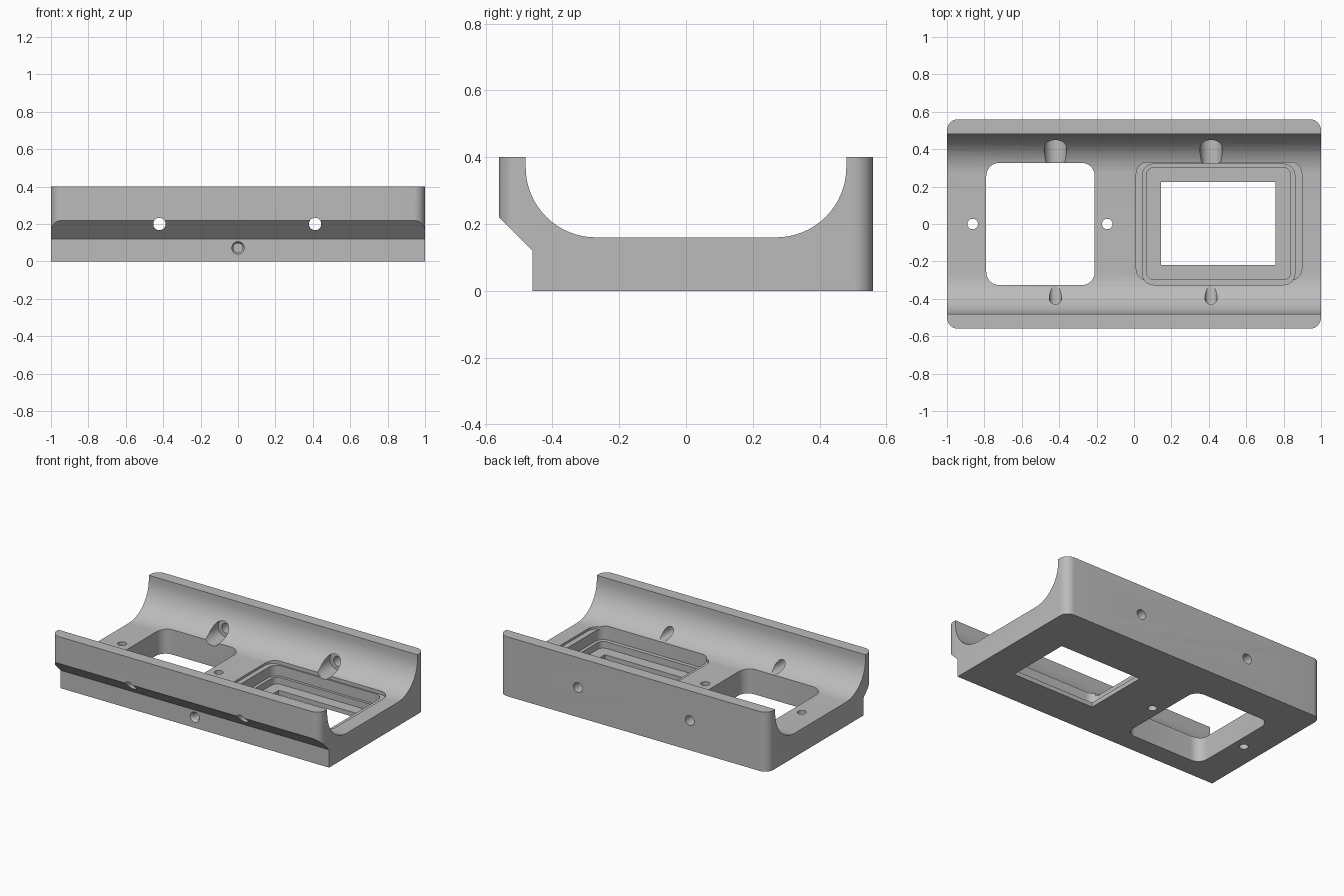
import bpy, math
from mathutils import Matrix, Vector

if "Cube" in bpy.data.objects:
    bpy.data.objects.remove(bpy.data.objects["Cube"])

grey = bpy.data.materials.new("plain grey")
grey.diffuse_color = (0.5, 0.5, 0.5, 1)
grey.use_nodes = True
grey.node_tree.nodes["Principled BSDF"].inputs["Base Color"].default_value = grey.diffuse_color


def prism(name, pts, a, b, axis="Z"):
    """Extrude a closed outline from a to b along Z, or along X with (y, z) points."""
    n = len(pts)
    place = (lambda p, h: (p[0], p[1], h)) if axis == "Z" else (lambda p, h: (h, p[0], p[1]))
    verts = [place(p, h) for h in (a, b) for p in pts]
    faces = [list(range(n))[::-1], list(range(n, 2 * n))]
    faces += [(i, (i + 1) % n, n + (i + 1) % n, n + i) for i in range(n)]
    me = bpy.data.meshes.new(name)
    me.from_pydata(verts, [], faces)
    ob = bpy.data.objects.new(name, me)
    bpy.context.collection.objects.link(ob)
    me.materials.append(grey)
    return ob


def arc(cx, cy, r, a0, a1, n=16):
    return [(cx + r * math.cos(math.radians(a0 + (a1 - a0) * i / n)),
             cy + r * math.sin(math.radians(a0 + (a1 - a0) * i / n))) for i in range(n + 1)]


def rounded(x0, x1, y0, y1, r, n=8):
    if r == 0:
        return [(x0, y0), (x1, y0), (x1, y1), (x0, y1)]
    return (arc(x1 - r, y0 + r, r, -90, 0, n) + arc(x1 - r, y1 - r, r, 0, 90, n)
            + arc(x0 + r, y1 - r, r, 90, 180, n) + arc(x0 + r, y0 + r, r, 180, 270, n))


def drill(name, start, end, r, r2=None):
    """Cylinder or cone between two points."""
    s, e = Vector(start), Vector(end)
    bpy.ops.mesh.primitive_cone_add(vertices=32, radius1=r, radius2=r if r2 is None else r2,
                                    depth=(e - s).length, location=(s + e) / 2,
                                    rotation=(e - s).to_track_quat("Z", "Y").to_euler())
    ob = bpy.context.object
    ob.name = name
    ob.data.materials.append(grey)
    return ob


# Trough section swept along the length
section = [(-0.46, 0), (0.56, 0), (0.56, 0.4), (0.48, 0.4)]
section += arc(0.27, 0.37, 0.21, 0, -90) + arc(-0.27, 0.37, 0.21, 270, 180)
section += [(-0.48, 0.4), (-0.56, 0.4), (-0.56, 0.22), (-0.46, 0.12)]
body = prism("cradle_body", section, -1, 1, "X")


def apply(cutter, op="DIFFERENCE"):
    mod = body.modifiers.new(cutter.name, "BOOLEAN")
    mod.operation, mod.object, mod.solver = op, cutter, "EXACT"
    bpy.context.view_layer.objects.active = body
    bpy.ops.object.modifier_apply(modifier=mod.name)
    bpy.data.objects.remove(cutter)


# Rounded vertical corners
apply(prism("corner_envelope", rounded(-1, 1, -0.56, 0.56, 0.06), -0.1, 0.5), "INTERSECT")

# Open window on the left, stepped pocket with a window on the right
apply(prism("left_window", rounded(-0.79, -0.21, -0.327, 0.327, 0.07), -0.1, 0.5))
apply(prism("shallow_step", rounded(0.012, 0.897, -0.30, 0.33, 0.06), 0.145, 0.5))
apply(prism("middle_step", rounded(0.045, 0.86, -0.325, 0.32, 0.06), 0.075, 0.5))
apply(prism("pocket_floor", rounded(0.067, 0.838, -0.298, 0.302, 0.04), 0.03, 0.5))
apply(prism("right_window", rounded(0.145, 0.757, -0.22, 0.225, 0), -0.1, 0.5))

# Cross holes through both walls, counterbored on the inside of the back wall
for x in (-0.42, 0.412):
    apply(drill("cross_hole", (x, -0.7, 0.2), (x, 0.7, 0.2), 0.033))
    apply(drill("counterbore", (x, 0.1, 0.2), (x, 0.475, 0.2), 0.06))

# Vertical screw holes beside the left window
for x in (-0.862, -0.143):
    apply(drill("screw_hole", (x, 0, -0.1), (x, 0, 0.5), 0.028))

# Blind countersunk hole in the front
apply(drill("blind_hole", (0, -0.6, 0.072), (0, -0.2, 0.072), 0.025))
apply(drill("countersink", (0, -0.47, 0.072), (0, -0.445, 0.072), 0.04, 0.025))

bpy.ops.object.select_all(action="DESELECT")
body.select_set(True)
bpy.context.view_layer.objects.active = body
bpy.ops.object.shade_smooth_by_angle(angle=math.radians(30))
